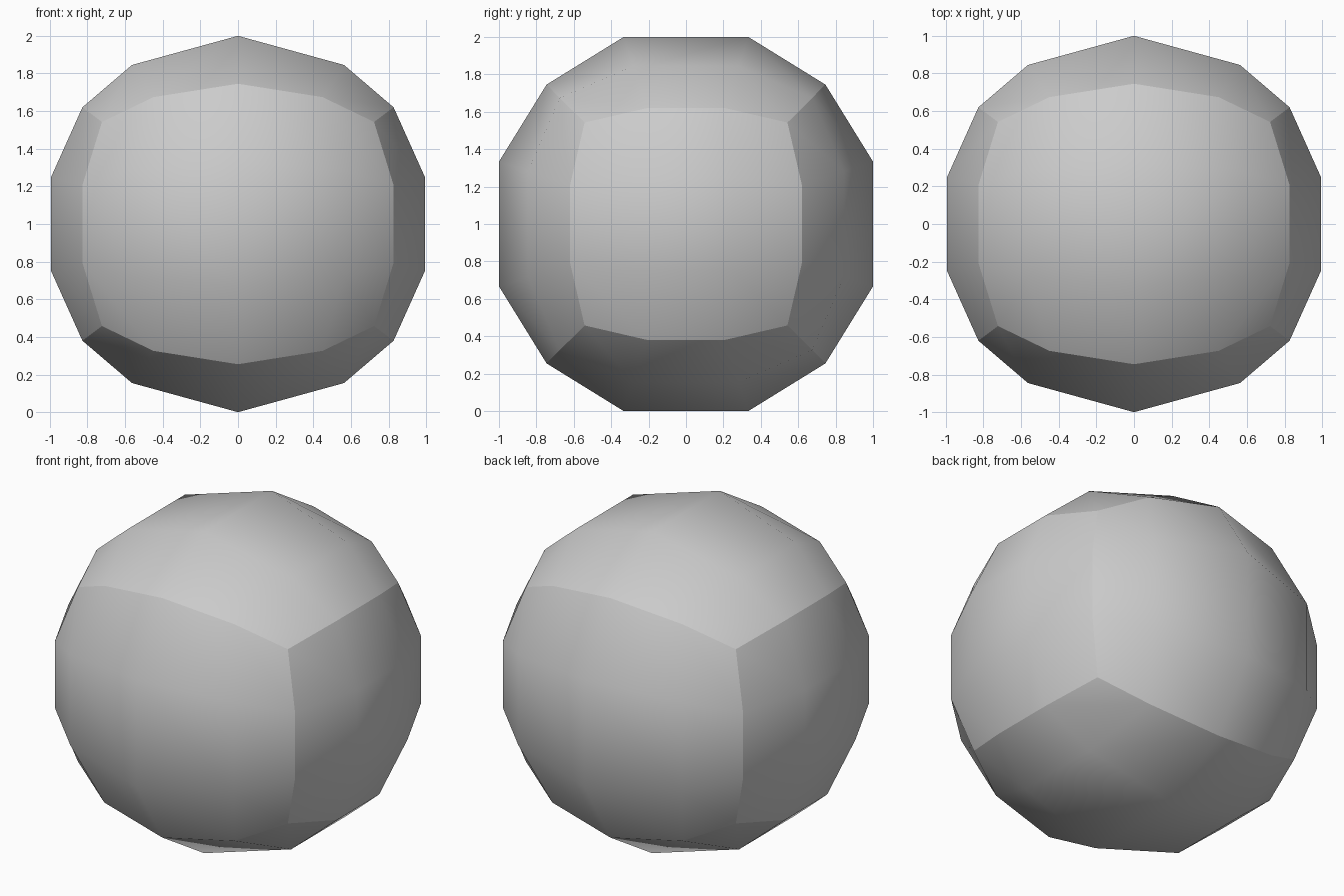
import bpy
import bmesh
import math
from mathutils import Matrix, Vector

default = bpy.data.objects.get("Cube")
if default:
    bpy.data.objects.remove(default, do_unlink=True)

# Box of 4 x 3 x 3 cells
cells = (4, 3, 3)
bm = bmesh.new()
bmesh.ops.create_cube(bm, size=1, matrix=Matrix.Diagonal((*cells, 1)))
for axis, count in enumerate(cells):
    normal = Vector([float(i == axis) for i in range(3)])
    for step in range(1, count):
        bmesh.ops.bisect_plane(bm, geom=bm.verts[:] + bm.edges[:] + bm.faces[:],
                               plane_co=normal * (step - count / 2), plane_no=normal)

# Smooth patches, with the six box sides kept apart by sharp edges
for face in bm.faces:
    face.smooth = True
for edge in bm.edges:
    edge.smooth = edge.calc_face_angle() < math.radians(45)

# Push the box out to a sphere that touches z = 0 and z = 2
radius = math.sqrt(10) / 3
for vert in bm.verts:
    vert.co = vert.co.normalized() * radius
bmesh.ops.recalc_face_normals(bm, faces=bm.faces)

mesh = bpy.data.meshes.new("faceted_ball")
bm.to_mesh(mesh)
bm.free()
ball = bpy.data.objects.new("faceted_ball", mesh)
ball.location.z = 1
bpy.context.collection.objects.link(ball)

# Plain grey surface
grey = bpy.data.materials.new("light_grey")
grey.use_nodes = True
colour = (0.6, 0.6, 0.6, 1)
grey.diffuse_color = colour
grey.node_tree.nodes["Principled BSDF"].inputs["Base Color"].default_value = colour
mesh.materials.append(grey)
